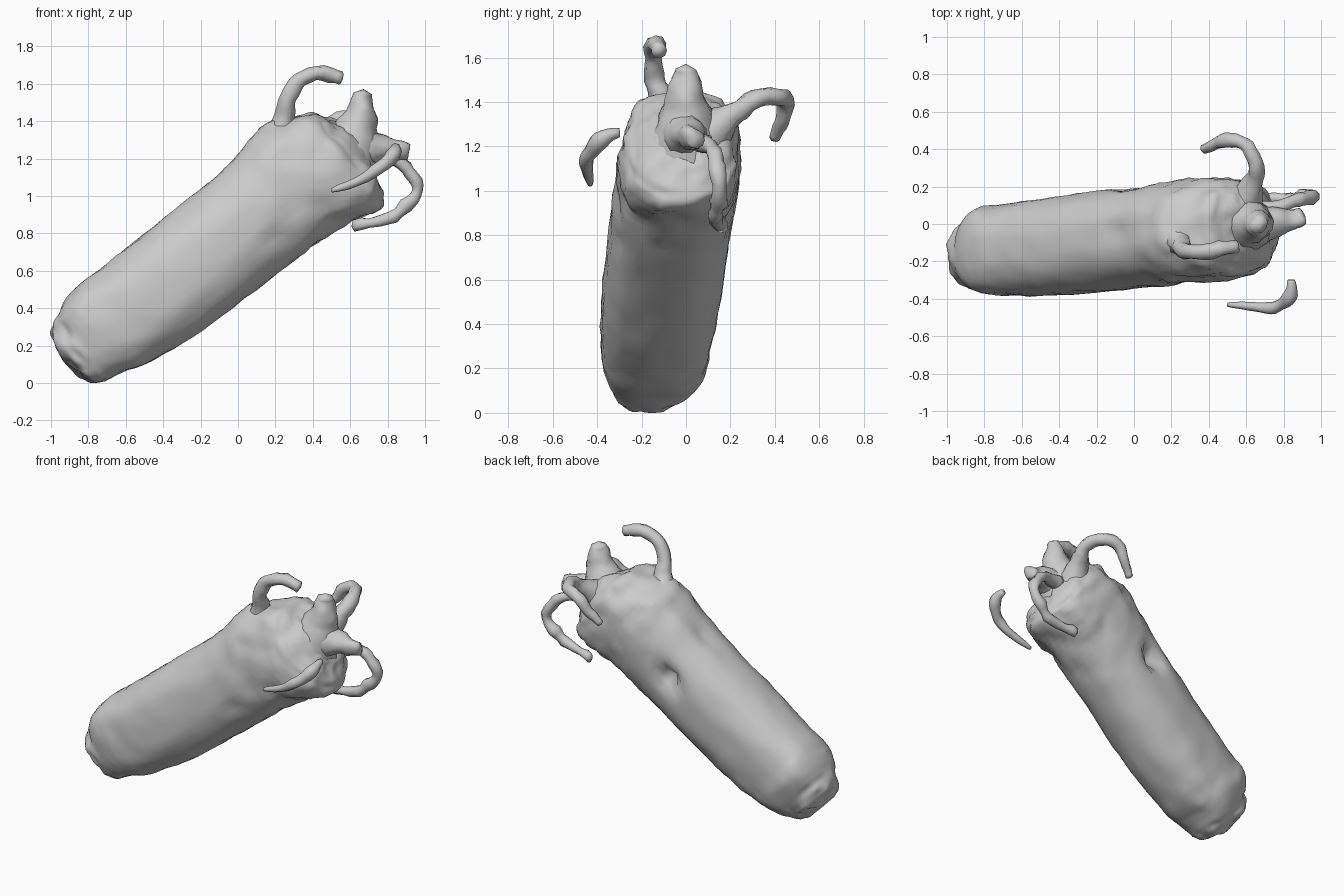
import bpy, bmesh, math
from mathutils import Vector, noise

if "Cube" in bpy.data.objects:
    bpy.data.objects.remove(bpy.data.objects["Cube"])

AXIS = Vector((0.79, 0.0, 0.615)).normalized()
UP = Vector((-0.615, 0.0, 0.79)).normalized()
SIDE = Vector((0, 1, 0))


def spline(rows, steps):
    """Catmull-Rom through rows of numbers."""
    pts = [Vector(r) for r in rows]
    out = []
    for i in range(len(pts) - 1):
        a, b, c, d = pts[max(i - 1, 0)], pts[i], pts[i + 1], pts[min(i + 2, len(pts) - 1)]
        for k in range(steps):
            t = k / steps
            out.append(0.5 * (2 * b + (c - a) * t + (2 * a - 5 * b + 4 * c - d) * t * t
                              + (3 * b - a - 3 * c + d) * t ** 3))
    return out + [pts[-1]]


def loft(name, rings, caps, edit=None):
    """Skin a list of rings and close both ends with fans."""
    bm = bmesh.new()
    loops = [[bm.verts.new(p) for p in ring] for ring in rings]
    n = len(loops[0])
    for a, b in zip(loops, loops[1:]):
        for i in range(n):
            bm.faces.new((a[i], a[(i + 1) % n], b[(i + 1) % n], b[i]))
    for loop, tip in ((loops[0], caps[0]), (loops[-1], caps[1])):
        v = bm.verts.new(tip)
        for i in range(n):
            bm.faces.new((loop[i], loop[(i + 1) % n], v))
    bmesh.ops.recalc_face_normals(bm, faces=bm.faces)
    bm.normal_update()
    if edit:
        edit(bm)
    mesh = bpy.data.meshes.new(name)
    bm.to_mesh(mesh)
    bm.free()
    mesh.shade_smooth()
    obj = bpy.data.objects.new(name, mesh)
    bpy.context.collection.objects.link(obj)
    return obj


def tentacle(name, rows, sides=8, lump=0.016):
    """Tapered, lumpy tube through rows of (x, y, z, radius)."""
    pts = spline(rows, 4)
    path = [p.xyz for p in pts]
    tangents = [(path[min(i + 1, len(path) - 1)] - path[max(i - 1, 0)]).normalized()
                for i in range(len(path))]
    u = tangents[0].orthogonal().normalized()
    rings = []
    for p, c, t in zip(pts, path, tangents):
        u = (u - t * u.dot(t)).normalized()
        v = t.cross(u)
        rings.append([c + (u * math.cos(a) + v * math.sin(a)) * p.w
                      for a in (2 * math.pi * i / sides for i in range(sides))])

    def rough(bm):
        for v in bm.verts:
            v.co += v.normal * lump * noise.noise(v.co * 16)

    return loft(name, rings, (path[0], path[-1] + tangents[-1] * pts[-1].w * 0.4), rough)


# Body: sections as centre x, y, z and half height, then half width and squareness
sections = [
    (-0.915, -0.16, 0.125, 0.11), (-0.89, -0.16, 0.135, 0.165), (-0.85, -0.155, 0.17, 0.205),
    (-0.76, -0.14, 0.26, 0.25), (-0.63, -0.135, 0.34, 0.28), (-0.325, -0.11, 0.555, 0.30),
    (0.075, -0.065, 0.87, 0.31), (0.33, -0.035, 1.085, 0.335), (0.54, -0.02, 1.18, 0.32),
    (0.60, -0.01, 1.22, 0.27), (0.65, 0.0, 1.26, 0.17)]
shapes = [(0.10, 2.2), (0.155, 2.2), (0.18, 2.5), (0.235, 2.8), (0.245, 2.7), (0.268, 2.4),
          (0.272, 2.3), (0.275, 2.4), (0.26, 2.6), (0.22, 2.5), (0.13, 2.2)]
SIDES = 48
rings = []
for s, w in zip(spline(sections, 7), spline(shapes, 7)):
    ring = []
    for i in range(SIDES):
        a = 2 * math.pi * i / SIDES
        ca, sa = math.cos(a), math.sin(a)
        e = 2 / w.y
        ring.append(s.xyz + SIDE * math.copysign(abs(ca) ** e, ca) * w.x
                    + UP * math.copysign(abs(sa) ** e, sa) * s.w)
    rings.append(ring)

# Pits and bumps: place, radius, depth (negative pushes out)
dents = [((0.0, 0.21, 0.88), 0.075, 0.11), ((0.19, -0.32, 0.77), 0.05, 0.03),
         ((-0.10, -0.04, 1.12), 0.06, 0.035), ((0.70, 0.0, 1.12), 0.09, 0.05),
         ((0.72, -0.03, 0.97), 0.08, -0.02), ((0.18, -0.08, 1.36), 0.09, -0.03),
         ((0.62, 0.12, 1.33), 0.11, -0.04)]


def weather(bm):
    for v in bm.verts:
        along = (v.co - Vector((-0.9, 0, 0.14))).dot(AXIS)
        amount = 0.008 + 0.016 * max(0, min(1, (along - 1.2) / 0.4)) + (0.014 if along < 0.08 else 0)
        d = amount * (noise.noise(v.co * 9) + 0.5 * noise.noise(v.co * 22))
        for place, radius, depth in dents:
            r = (v.co - Vector(place)).length / radius
            d -= depth * math.exp(-r * r * 1.5)
        v.co += v.normal * d
        v.co.z = max(v.co.z, 0.0)


loft("body", rings, (Vector((-0.925, -0.16, 0.12)), Vector((0.68, 0, 1.27))), weather)

# Blunt crest and horn on the head
tentacle("crest", [(0.56, 0, 1.20, 0.19), (0.62, 0, 1.31, 0.135), (0.65, 0, 1.41, 0.095),
                   (0.665, 0, 1.49, 0.068), (0.67, 0, 1.55, 0.05)], 12, 0.02)
tentacle("horn", [(0.60, 0, 1.24, 0.14), (0.70, 0, 1.255, 0.10), (0.79, 0.01, 1.25, 0.07),
                  (0.86, 0.025, 1.24, 0.055), (0.90, 0.04, 1.24, 0.04)], 12, 0.02)

# Curling tentacles
tentacle("top_tentacle", [(0.22, -0.06, 1.28, 0.12), (0.25, -0.11, 1.41, 0.06),
                          (0.26, -0.14, 1.50, 0.048), (0.31, -0.15, 1.60, 0.042),
                          (0.42, -0.14, 1.66, 0.042), (0.55, -0.12, 1.63, 0.035)])
tentacle("back_tentacle", [(0.59, 0.10, 1.25, 0.11), (0.64, 0.22, 1.35, 0.055),
                           (0.655, 0.31, 1.41, 0.042), (0.61, 0.41, 1.425, 0.04),
                           (0.52, 0.45, 1.40, 0.038), (0.44, 0.43, 1.32, 0.034),
                           (0.37, 0.40, 1.24, 0.024)])
tentacle("looping_tentacle", [(0.70, 0.07, 1.21, 0.05), (0.82, 0.11, 1.20, 0.036),
                              (0.92, 0.14, 1.13, 0.036), (0.955, 0.15, 1.03, 0.036),
                              (0.90, 0.145, 0.95, 0.036), (0.80, 0.13, 0.88, 0.034),
                              (0.62, 0.16, 0.84, 0.03)])
tentacle("front_tentacle", [(0.84, -0.30, 1.26, 0.018), (0.84, -0.37, 1.24, 0.036),
                            (0.80, -0.42, 1.19, 0.036), (0.73, -0.45, 1.13, 0.03),
                            (0.62, -0.44, 1.07, 0.024), (0.50, -0.43, 1.03, 0.012)], lump=0.01)
